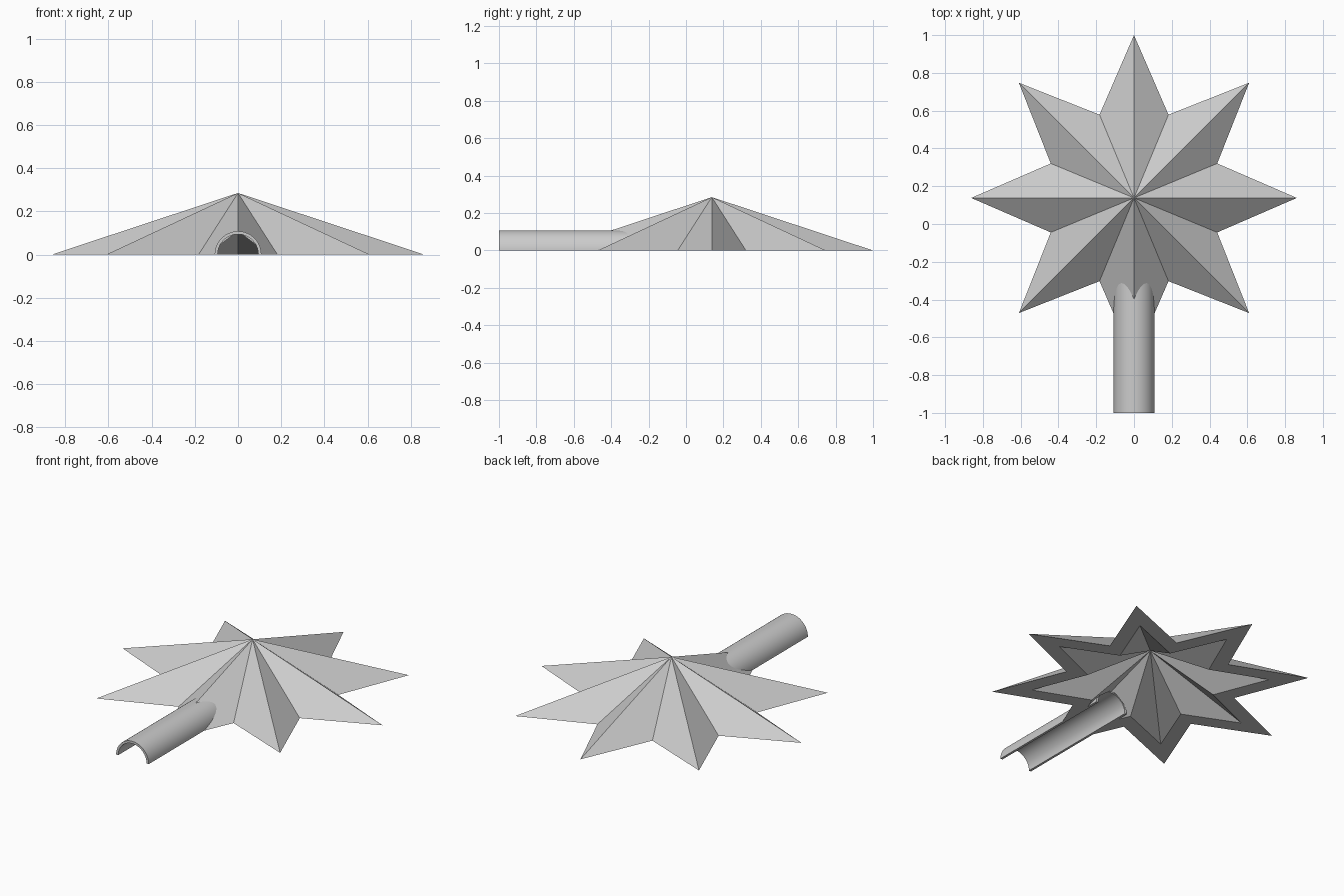
import bpy, bmesh, math

cube = bpy.data.objects.get("Cube")
if cube:
    bpy.data.objects.remove(cube)

CENTRE_Y = 0.138
TIP_R, VALLEY_R, HEIGHT = 0.862, 0.477, 0.285
POINTS = 8

grey = bpy.data.materials.new("light grey")
grey.use_nodes = True
colour = (0.6, 0.6, 0.6, 1)
grey.diffuse_color = colour
grey.node_tree.nodes["Principled BSDF"].inputs["Base Color"].default_value = colour


def make_object(name, bm):
    bmesh.ops.recalc_face_normals(bm, faces=bm.faces)
    mesh = bpy.data.meshes.new(name)
    bm.to_mesh(mesh)
    bm.free()
    mesh.materials.append(grey)
    obj = bpy.data.objects.new(name, mesh)
    bpy.context.collection.objects.link(obj)
    return obj


def star_ring(bm, scale):
    """Pleated star cone: an apex and a ring of alternating tips and valleys."""
    apex = bm.verts.new((0, CENTRE_Y, HEIGHT * scale))
    ring = []
    for i in range(2 * POINTS):
        r = scale * (VALLEY_R if i % 2 else TIP_R)
        a = math.pi * i / POINTS
        ring.append(bm.verts.new((r * math.cos(a), CENTRE_Y + r * math.sin(a), 0)))
    for i, v in enumerate(ring):
        bm.faces.new((apex, ring[i - 1], v))
    return ring


def half_pipe(bm, outer, inner, y0, y1, segments=32):
    """Arched tube, open underneath."""
    profile = [(r * math.cos(math.pi * i / segments), r * math.sin(math.pi * i / segments))
               for r in (outer, inner) for i in range(segments + 1)]
    n = segments + 1
    rows = [[bm.verts.new((x, y, z)) for x, z in profile] for y in (y0, y1)]
    for i in range(segments):
        for k in (i, n + i):
            bm.faces.new((rows[0][k], rows[0][k + 1], rows[1][k + 1], rows[1][k]))
        for row in rows:
            bm.faces.new((row[i], row[i + 1], row[n + i + 1], row[n + i]))
    for k in (0, segments):
        bm.faces.new((rows[0][k], rows[1][k], rows[1][n + k], rows[0][n + k]))


# Hollow star roof with a flat rim underneath
bm = bmesh.new()
outer_ring = star_ring(bm, 1.0)
inner_ring = star_ring(bm, 0.75)
for i in range(2 * POINTS):
    bm.faces.new((outer_ring[i - 1], outer_ring[i], inner_ring[i], inner_ring[i - 1]))
roof = make_object("star_roof", bm)

# Doorway opening through the front point
bpy.ops.mesh.primitive_cylinder_add(vertices=64, radius=0.1, depth=1.0,
                                    location=(0, -0.68, 0),
                                    rotation=(math.pi / 2, 0, 0))
cutter = bpy.context.object
cutter.name = "doorway_cutter"
cutter.hide_render = True
cut = roof.modifiers.new("doorway", "BOOLEAN")
cut.operation = "DIFFERENCE"
cut.solver = "EXACT"
cut.object = cutter
bpy.context.view_layer.objects.active = roof
bpy.ops.object.modifier_apply(modifier=cut.name)
bpy.data.objects.remove(cutter)

# Arched entrance tunnel
bm = bmesh.new()
half_pipe(bm, 0.108, 0.094, -1.0, -0.19)
tunnel = make_object("entrance_tunnel", bm)
bpy.ops.object.select_all(action="DESELECT")
tunnel.select_set(True)
bpy.context.view_layer.objects.active = tunnel
bpy.ops.object.shade_smooth_by_angle(angle=math.radians(30))
